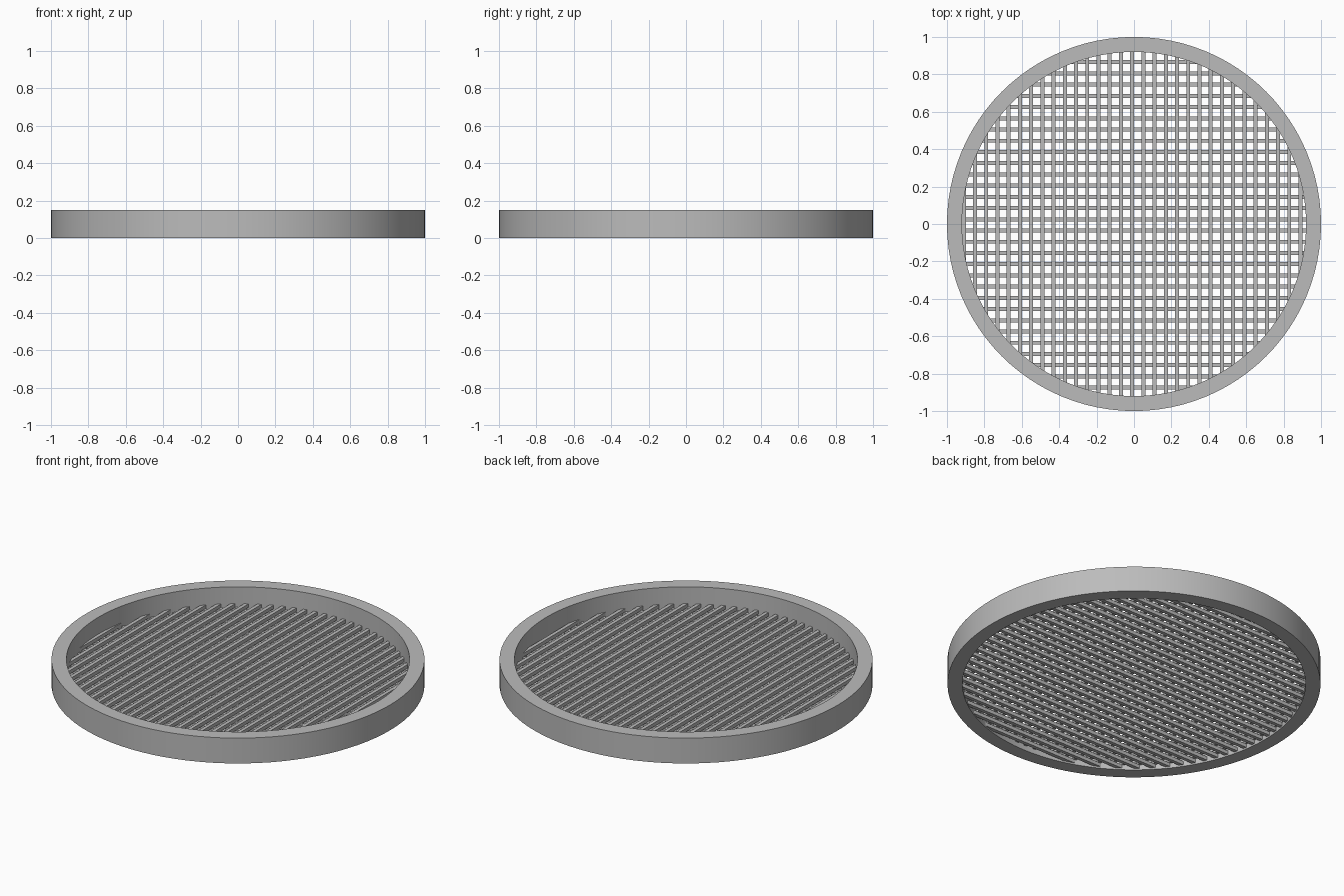
import bpy, bmesh, math

cube = bpy.data.objects.get("Cube")
if cube:
    bpy.data.objects.remove(cube, do_unlink=True)

OUTER, INNER, HEIGHT = 1.0, 0.92, 0.15
PITCH, WIDTH = 0.06, 0.021
SEGMENTS = 96

grey = bpy.data.materials.new("plain grey")
grey.use_nodes = True
colour = (0.5, 0.5, 0.5, 1)
grey.diffuse_color = colour
grey.node_tree.nodes["Principled BSDF"].inputs["Base Color"].default_value = colour


def make_object(name, bm):
    bmesh.ops.recalc_face_normals(bm, faces=bm.faces)
    mesh = bpy.data.meshes.new(name)
    bm.to_mesh(mesh)
    bm.free()
    mesh.materials.append(grey)
    obj = bpy.data.objects.new(name, mesh)
    bpy.context.collection.objects.link(obj)
    return obj


# Rim: a rectangular profile swept around the vertical axis
bm = bmesh.new()
profile = [(INNER, 0), (OUTER, 0), (OUTER, HEIGHT), (INNER, HEIGHT)]
rings = []
for i in range(SEGMENTS):
    a = math.tau * i / SEGMENTS
    rings.append([bm.verts.new((r * math.cos(a), r * math.sin(a), z)) for r, z in profile])
for i in range(SEGMENTS):
    here, after = rings[i - 1], rings[i]
    for k in range(4):
        bm.faces.new((here[k - 1], here[k], after[k], after[k - 1]))
rim = make_object("rim", bm)
bpy.ops.object.select_all(action="DESELECT")
rim.select_set(True)
bpy.context.view_layer.objects.active = rim
bpy.ops.object.shade_smooth_by_angle(angle=math.radians(30))


# Mesh bars: parallel square rods, each ending just inside the rim
def bar_layer(name, offset, z, along_y):
    bm = bmesh.new()
    for i in range(-16, 17):
        p = offset + i * PITCH
        if abs(p) > INNER - WIDTH / 4:
            continue
        half = math.sqrt((INNER + 0.02) ** 2 - p * p)
        verts = bmesh.ops.create_cube(bm, size=1)["verts"]
        for v in verts:
            across, along = p + v.co.x * WIDTH, v.co.y * 2 * half
            x, y = (across, along) if along_y else (along, across)
            v.co = (x, y, z + v.co.z * WIDTH)
    return make_object(name, bm)


bar_layer("lower_mesh_bars", -0.035, 0.02, False)
bar_layer("upper_mesh_bars", -0.01, 0.04, True)
